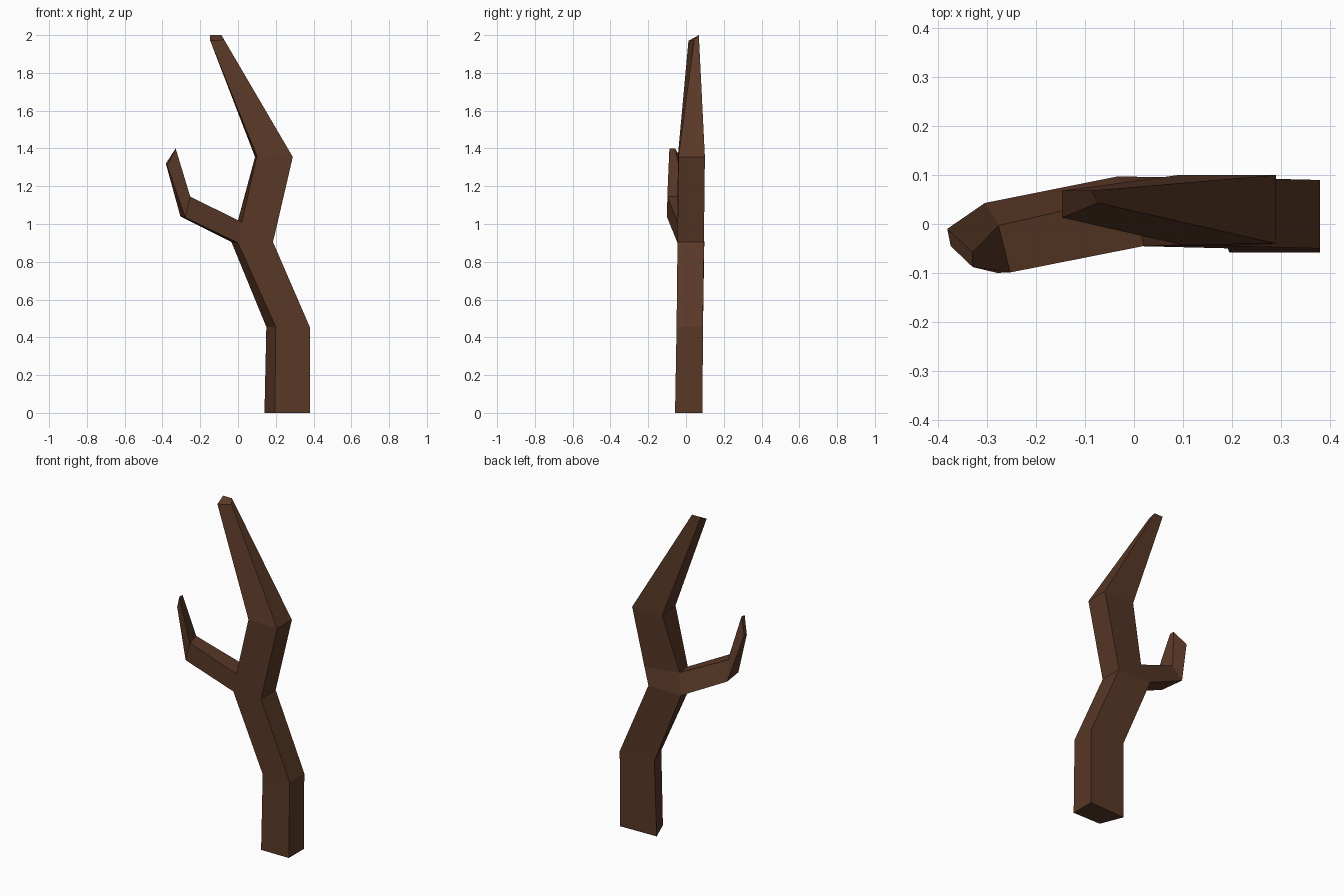
import bpy
import bmesh

default_cube = bpy.data.objects.get("Cube")
if default_cube:
    bpy.data.objects.remove(default_cube, do_unlink=True)

# Bark colour
bark = bpy.data.materials.new("brown_bark")
bark.use_nodes = True
bark_colour = (0.1, 0.04, 0.02, 1)
bark.diffuse_color = bark_colour
bark.node_tree.nodes["Principled BSDF"].inputs["Base Color"].default_value = bark_colour

bm = bmesh.new()


def ring(*points):
    """Add the four corners of one cross-section."""
    return [bm.verts.new(point) for point in points]


def bridge(lower, upper, skip=None):
    """Join two cross-sections with four sides, leaving out one if asked."""
    for i in range(4):
        j = (i + 1) % 4
        if i != skip:
            bm.faces.new((lower[i], lower[j], upper[j], upper[i]))


# Trunk sections: front left, front right, back right, back left as seen from the front
foot = ring((.195, -.058, 0), (.38, -.058, 0), (.38, .087, 0), (.14, .08, 0))
bend = ring((.2, -.05, .455), (.38, -.05, .455), (.38, .09, .455), (.15, .088, .455))
crotch = ring((0, -.045, .9), (.185, -.045, .905), (.185, .095, .905), (-.035, .097, .905))
fork = ring((.02, -.045, 1.01), (.21, -.044, 1.01), (.21, .096, 1.01), (0, .06, 1.02))
shoulder = ring((.1, -.043, 1.36), (.29, -.04, 1.355), (.29, .1, 1.355), (.09, .1, 1.355))
crown = ring((-.147, .013, 1.97), (-.073, .043, 1.975), (-.088, .068, 2), (-.147, .068, 2))

# Side branch sections: lower front, upper front, upper back, lower back
branch_root = [crotch[0], fork[0], fork[3], crotch[3]]
elbow = ring((-.28, -.1, 1.035), (-.253, -.099, 1.145), (-.277, -.003, 1.145), (-.305, .043, 1.04))
branch_tip = ring((-.375, -.045, 1.31), (-.33, -.088, 1.4), (-.33, -.058, 1.4), (-.382, -.01, 1.32))

# Skin the trunk, leaving the side open where the branch grows out
bridge(foot, bend)
bridge(bend, crotch)
bridge(crotch, fork, skip=3)
bridge(fork, shoulder)
bridge(shoulder, crown)

# Skin the branch
bridge(branch_root, elbow)
bridge(elbow, branch_tip)

# Close the cut ends
for end in (foot, crown, branch_tip):
    bm.faces.new(end)

bmesh.ops.recalc_face_normals(bm, faces=bm.faces)
mesh = bpy.data.meshes.new("bare_tree")
bm.to_mesh(mesh)
bm.free()
mesh.materials.append(bark)
tree = bpy.data.objects.new("bare_tree", mesh)
bpy.context.collection.objects.link(tree)
